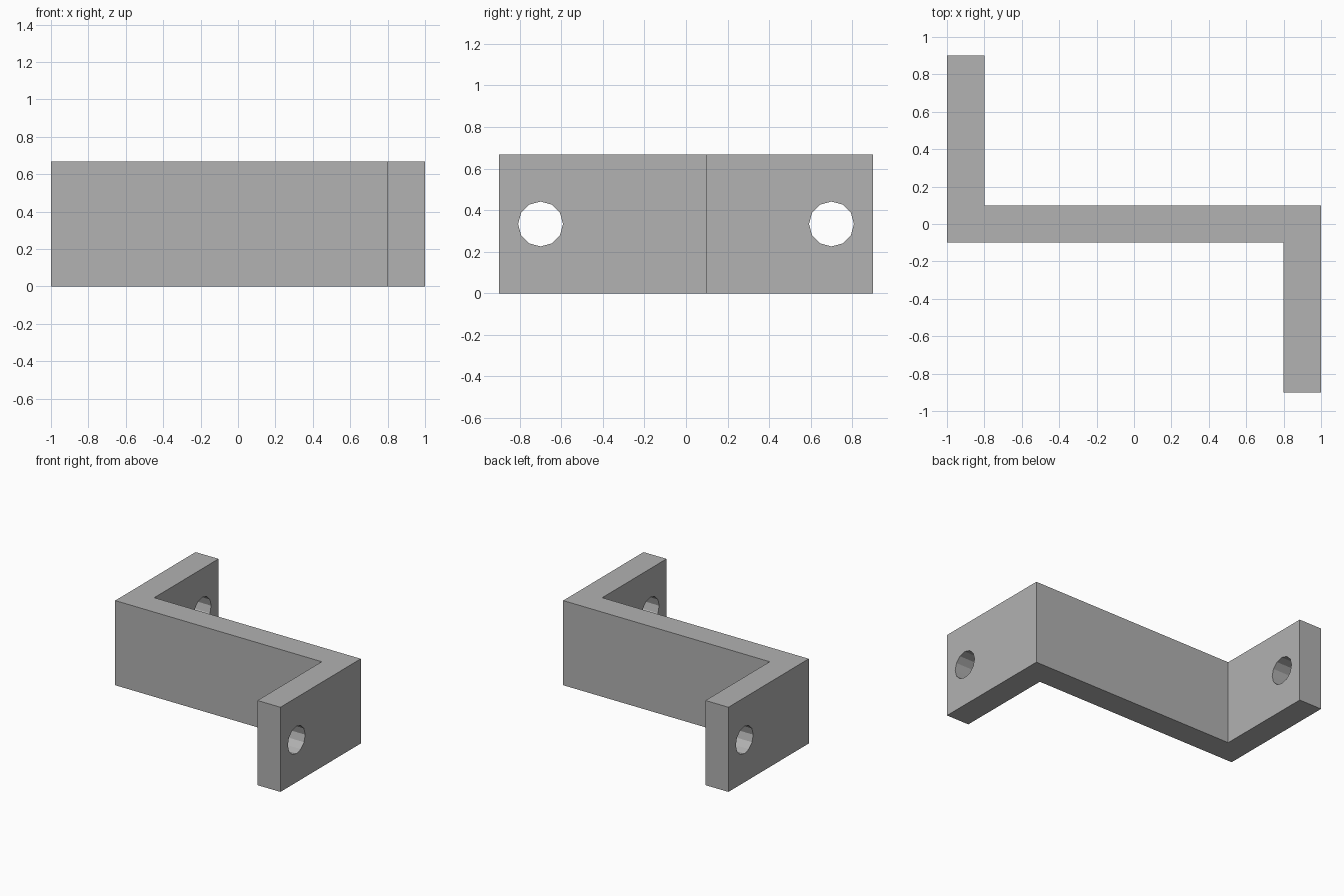
import bpy
import bmesh
from math import pi
from mathutils import Matrix

default = bpy.data.objects.get("Cube")
if default:
    bpy.data.objects.remove(default, do_unlink=True)

HEIGHT = 0.667
WALL = 0.2
HALF_X, HALF_Y = 1.0, 0.9
HOLE_Y, HOLE_RADIUS, HOLE_SIDES = 0.7, 0.108, 12

# Plain grey material
grey = bpy.data.materials.new("plain_grey")
grey.use_nodes = True
colour = (0.445, 0.445, 0.445, 1)
grey.diffuse_color = colour
grey.node_tree.nodes["Principled BSDF"].inputs["Base Color"].default_value = colour


def add_object(name, bm):
    bmesh.ops.recalc_face_normals(bm, faces=bm.faces)
    mesh = bpy.data.meshes.new(name)
    bm.to_mesh(mesh)
    bm.free()
    mesh.materials.append(grey)
    obj = bpy.data.objects.new(name, mesh)
    bpy.context.collection.objects.link(obj)
    return obj


# Z-shaped bracket: half an outline, repeated by a half turn, then extruded
half = [(-HALF_X, HALF_Y), (-HALF_X, -WALL / 2),
        (HALF_X - WALL, -WALL / 2), (HALF_X - WALL, -HALF_Y)]
outline = half + [(-x, -y) for x, y in half]
bm = bmesh.new()
base = bm.faces.new([bm.verts.new((x, y, 0)) for x, y in outline])
walls = bmesh.ops.extrude_face_region(bm, geom=[base], use_keep_orig=True)
top = [v for v in walls["geom"] if isinstance(v, bmesh.types.BMVert)]
bmesh.ops.translate(bm, verts=top, vec=(0, 0, HEIGHT))
bracket = add_object("z_bracket", bm)

# Bolt hole through each end flange
bm = bmesh.new()
for side in (-1, 1):
    place = Matrix.Translation((side * (HALF_X - WALL / 2), -side * HOLE_Y, HEIGHT / 2))
    bmesh.ops.create_cone(bm, cap_ends=True, segments=HOLE_SIDES, radius1=HOLE_RADIUS,
                          radius2=HOLE_RADIUS, depth=WALL * 2,
                          matrix=place @ Matrix.Rotation(pi / 2, 4, "Y"))
cutter = add_object("bolt_hole_cutter", bm)
cutter.hide_render = True

cut = bracket.modifiers.new("bolt_holes", "BOOLEAN")
cut.operation = "DIFFERENCE"
cut.solver = "EXACT"
cut.object = cutter
bpy.context.view_layer.objects.active = bracket
bpy.ops.object.modifier_apply(modifier=cut.name)
bpy.data.objects.remove(cutter, do_unlink=True)
